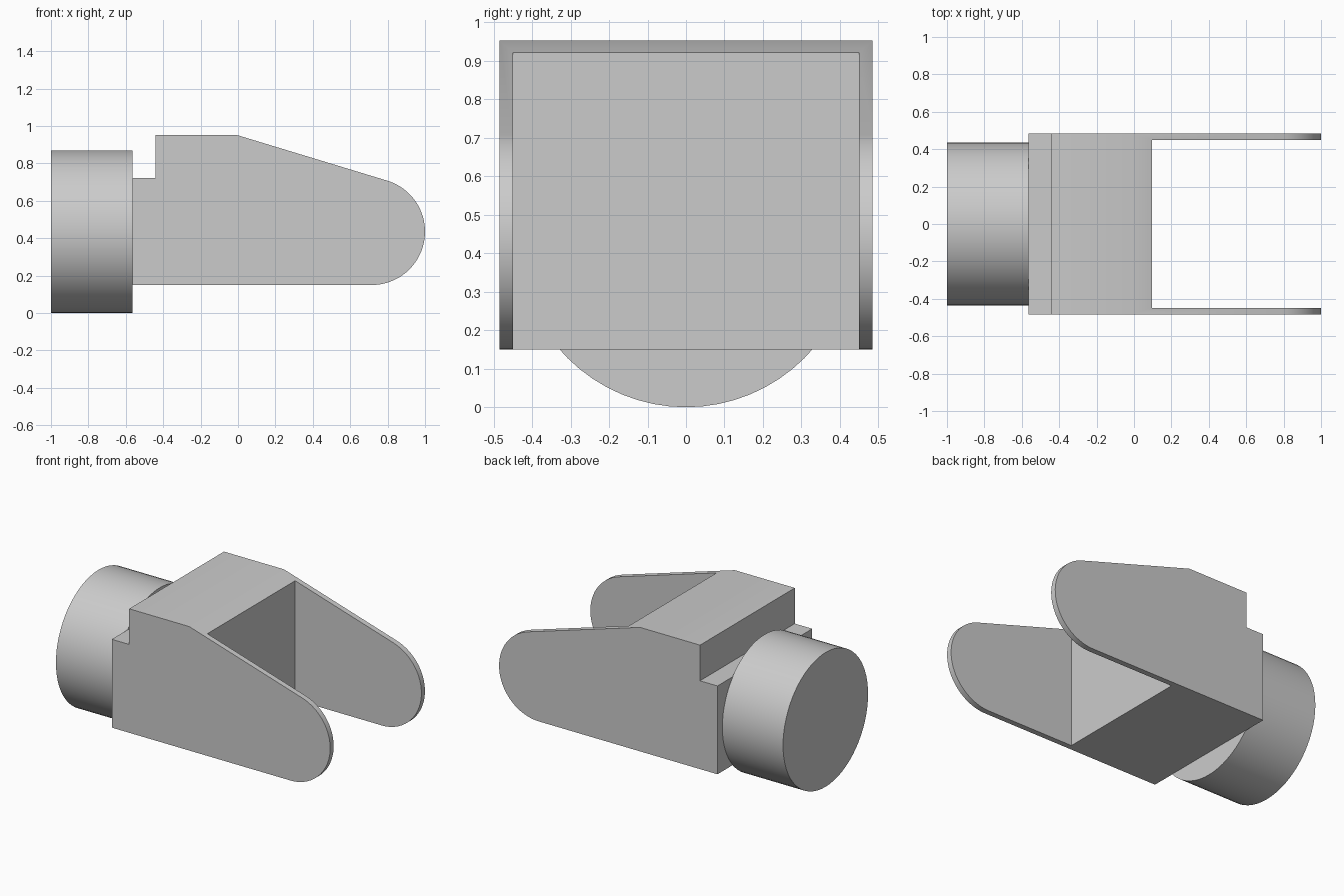
import bpy, bmesh
from math import cos, sin, radians
from mathutils import Matrix, Vector

cube = bpy.data.objects.get("Cube")
if cube:
    bpy.data.objects.remove(cube)

GREY = (0.6, 0.6, 0.6, 1)
grey = bpy.data.materials.new("plain grey")
grey.use_nodes = True
grey.diffuse_color = GREY
grey.node_tree.nodes["Principled BSDF"].inputs["Base Color"].default_value = GREY


def add_object(name, bm):
    bmesh.ops.recalc_face_normals(bm, faces=bm.faces)
    mesh = bpy.data.meshes.new(name)
    bm.to_mesh(mesh)
    bm.free()
    mesh.materials.append(grey)
    obj = bpy.data.objects.new(name, mesh)
    bpy.context.collection.objects.link(obj)
    return obj


def extrude_profile(name, points, half_width):
    bm = bmesh.new()
    face = bm.faces.new([bm.verts.new((x, -half_width, z)) for x, z in points])
    result = bmesh.ops.extrude_face_region(bm, geom=[face])
    moved = [v for v in result["geom"] if isinstance(v, bmesh.types.BMVert)]
    bmesh.ops.translate(bm, verts=moved, vec=(0, 2 * half_width, 0))
    return add_object(name, bm)


def smooth(obj):
    bpy.ops.object.select_all(action="DESELECT")
    obj.select_set(True)
    bpy.context.view_layer.objects.active = obj
    bpy.ops.object.shade_smooth_by_angle(angle=radians(30))


# Fork body: stepped back, sloping top and rounded tips
radius, tip_x, axis_z = 0.285, 0.715, 0.435
steps = 32
angles = [radians(-90 + 163 * i / steps) for i in range(steps + 1)]
outline = [(-0.565, 0.15)]
outline += [(tip_x + radius * cos(a), axis_z + radius * sin(a)) for a in angles]
outline += [(-0.01, 0.953), (-0.44, 0.953), (-0.44, 0.722), (-0.565, 0.722)]
body = extrude_profile("fork_body", outline, 0.485)

# Slot between the two arms, open at top, bottom and front end
slot = extrude_profile("slot_cutter", [(0.095, -0.5), (1.5, -0.5), (1.5, 1.5), (0.095, 1.5)], 0.449)
slot.hide_render = True
cut = body.modifiers.new("slot", "BOOLEAN")
cut.object = slot
cut.operation = "DIFFERENCE"
cut.solver = "EXACT"
bpy.context.view_layer.objects.active = body
bpy.ops.object.modifier_apply(modifier=cut.name)
bpy.data.objects.remove(slot)
smooth(body)

# Round shank behind the body
bm = bmesh.new()
bmesh.ops.create_cone(bm, cap_ends=True, segments=64, radius1=0.435, radius2=0.435, depth=0.437,
                      matrix=Matrix.Translation((-0.7815, 0, 0.435)) @ Matrix.Rotation(radians(90), 4, "Y"))
smooth(add_object("round_shank", bm))
